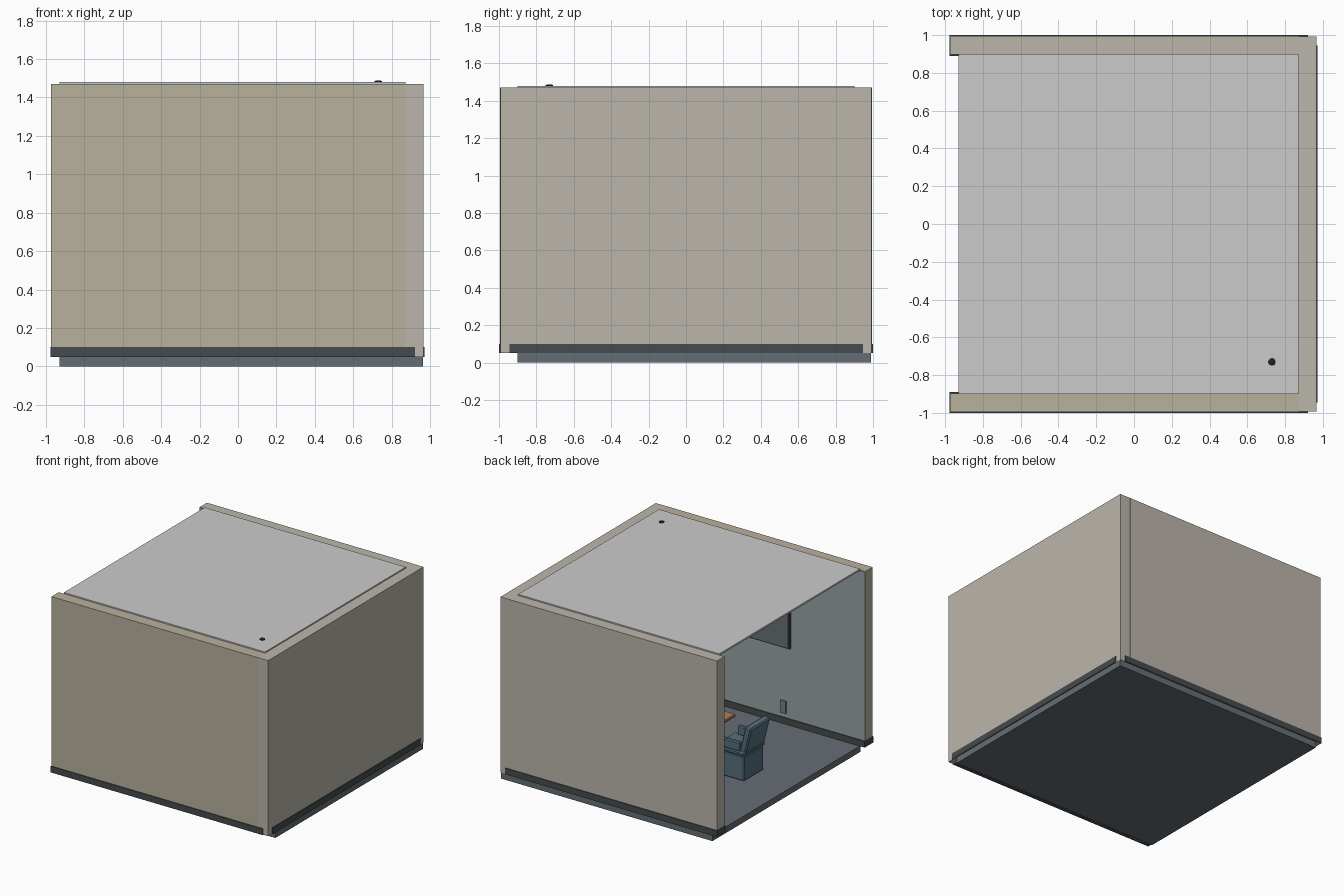
import bpy, math
from mathutils import Matrix, Vector

if "Cube" in bpy.data.objects:
    bpy.data.objects.remove(bpy.data.objects["Cube"])


def mat(name, rgb):
    m = bpy.data.materials.new(name)
    m.diffuse_color = (*rgb, 1)
    m.use_nodes = True
    m.node_tree.nodes["Principled BSDF"].inputs["Base Color"].default_value = m.diffuse_color
    return m


TAN = mat("tan_wall", (0.485, 0.44, 0.34))
STONE = mat("stone_wall", (0.50, 0.47, 0.41))
LINER = mat("blue_grey_wall", (0.30, 0.36, 0.38))
TRIM = mat("dark_trim", (0.06, 0.07, 0.075))
FLOOR = mat("floor", (0.13, 0.155, 0.175))
CEIL = mat("ceiling", (0.58, 0.57, 0.55))
GLASS = mat("dark_panel", (0.14, 0.165, 0.17))
PLATE = mat("plate", (0.2, 0.22, 0.23))
SEAT = mat("upholstery", (0.09, 0.16, 0.21))
WOOD = mat("wood", (0.42, 0.22, 0.09))
BLACK = mat("black", (0.015, 0.016, 0.018))


def box(name, x, y, z, m, bevel=0.0, tilt=0.0):
    """Box from (min, max) ranges, optionally tilted about y at its bottom edge."""
    bpy.ops.mesh.primitive_cube_add(size=1)
    o = bpy.context.object
    o.name = name
    size = Vector((x[1] - x[0], y[1] - y[0], z[1] - z[0]))
    o.data.transform(Matrix.Translation((0, 0, size.z / 2)) @ Matrix.Diagonal((*size, 1)))
    o.location = (sum(x) / 2, sum(y) / 2, z[0])
    o.rotation_euler.y = tilt
    o.data.materials.append(m)
    if bevel:
        b = o.modifiers.new("bevel", "BEVEL")
        b.width, b.segments = bevel, 1
    return o


def round_part(name, r, depth, loc, m, r2=None):
    bpy.ops.mesh.primitive_cone_add(vertices=20, radius1=r, radius2=r if r2 is None else r2,
                                    depth=depth, location=loc)
    o = bpy.context.object
    o.name = name
    o.data.materials.append(m)
    bpy.ops.object.shade_smooth_by_angle()
    return o


# Floor and ceiling slabs
box("floor", (-0.93, 0.964), (-0.9, 0.99), (0, 0.05), FLOOR)
box("ceiling", (-0.928, 0.872), (-0.9, 0.9), (1.466, 1.48), CEIL)

# Three walls
box("right_wall", (0.87, 0.965), (-0.993, 0.993), (0.05, 1.47), STONE)
box("front_wall", (-0.974, 0.87), (-0.994, -0.9), (0.05, 1.47), TAN)
box("back_wall", (-0.974, 0.87), (0.9, 0.994), (0.05, 1.47), STONE)

# Thin inner wall finish
box("front_wall_finish", (-0.974, 0.87), (-0.902, -0.897), (0.06, 1.466), LINER)
box("back_wall_finish", (-0.974, 0.87), (0.897, 0.902), (0.06, 1.466), LINER)
box("right_wall_finish", (0.867, 0.872), (-0.897, 0.897), (0.06, 1.466), LINER)

# Skirting visible on both sides of each wall
box("front_skirting", (-0.976, 0.92), (-1.0, -0.89), (0.05, 0.1), TRIM)
box("back_skirting", (-0.976, 0.92), (0.89, 1.0), (0.05, 0.1), TRIM)
box("right_skirting", (0.86, 0.971), (-0.945, 0.945), (0.05, 0.1), TRIM)

# Wall panel and socket plate on the front wall
box("wall_panel_frame", (-0.31, 0.25), (-0.9, -0.88), (0.67, 0.97), TRIM)
box("wall_panel", (-0.3, 0.24), (-0.885, -0.877), (0.68, 0.96), GLASS)
box("wall_socket", (-0.27, -0.22), (-0.9, -0.888), (0.135, 0.235), PLATE)

# Ceiling fixture poking through the slab
round_part("ceiling_fixture_stem", 0.02, 0.06, (0.73, -0.73, 1.454), BLACK)
round_part("ceiling_fixture_tip", 0.02, 0.004, (0.73, -0.73, 1.486), BLACK, 0.012)
round_part("ceiling_fixture_dome", 0.03, 0.04, (0.73, -0.73, 1.425), BLACK, 0.05)

# Table in the middle
box("table_top", (-0.235, 0.185), (-0.3, 0.25), (0.325, 0.35), WOOD, 0.006)
box("table_post", (-0.06, 0.01), (-0.06, 0.01), (0.07, 0.325), TRIM)
box("table_foot", (-0.15, 0.1), (-0.17, 0.12), (0.05, 0.07), TRIM)

# Two facing armchairs with block bases
for side, s in (("left", 1), ("right", -1)):
    def span(a, b):
        c = -0.025
        return tuple(sorted((c + s * (a - c), c + s * (b - c))))
    box(side + "_chair_base", span(-0.59, -0.35), (-0.15, 0.1), (0.05, 0.25), SEAT, 0.008)
    box(side + "_chair_cushion", span(-0.6, -0.33), (-0.16, 0.11), (0.25, 0.29), SEAT, 0.012)
    box(side + "_chair_back", span(-0.6, -0.545), (-0.15, 0.1), (0.28, 0.5), SEAT, 0.01,
        tilt=-s * math.radians(14))
    for end, y in (("rear", 0.075), ("near", -0.16)):
        box(f"{side}_chair_{end}_arm", span(-0.56, -0.37), (y, y + 0.035), (0.285, 0.36), SEAT, 0.008)
